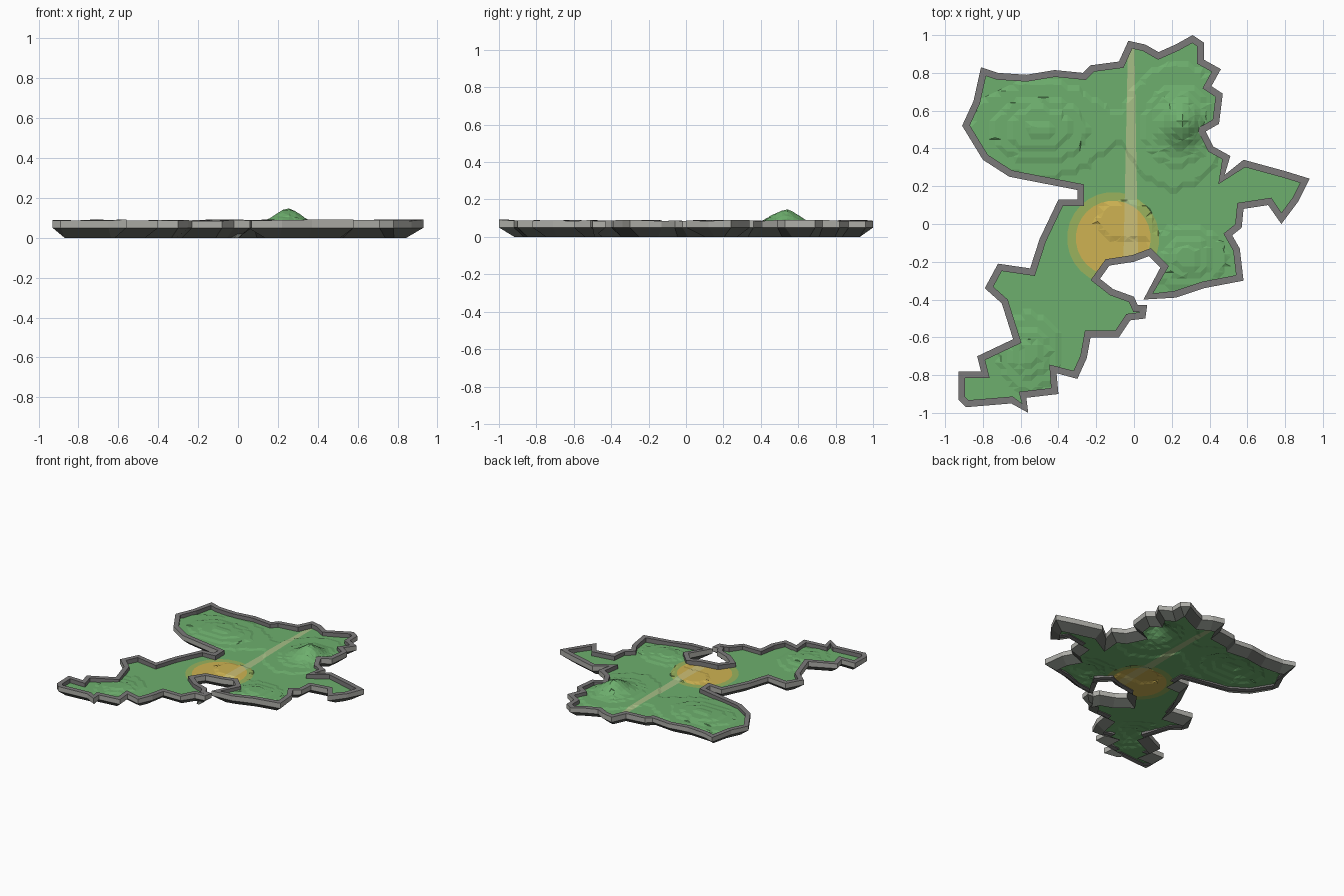
import bpy, bmesh, math, random
from mathutils import Vector
from mathutils.geometry import delaunay_2d_cdt

if "Cube" in bpy.data.objects:
    bpy.data.objects.remove(bpy.data.objects["Cube"])

random.seed(4)

def material(name, rgb):
    m = bpy.data.materials.new(name)
    m.diffuse_color = (*rgb, 1)
    m.use_nodes = True
    m.node_tree.nodes["Principled BSDF"].inputs["Base Color"].default_value = m.diffuse_color
    return m

grass = material("grass green", (0.155, 0.43, 0.155))
ring = material("olive ring", (0.32, 0.45, 0.11))
sand = material("sand yellow", (0.62, 0.45, 0.085))
trail = material("pale trail", (0.38, 0.52, 0.24))
sand_trail = material("pale sand", (0.62, 0.53, 0.18))
stone = material("wall top grey", (0.20, 0.195, 0.195))
face_stone = material("wall face grey", (0.42, 0.42, 0.39))
cliff = material("cliff grey", (0.13, 0.14, 0.125))

# Coastline seen from above, clockwise from the north-west corner
COAST = [(-.81, .83), (-.72, .80), (-.57, .79), (-.42, .815), (-.27, .80), (-.23, .84),
         (-.08, .86), (-.03, .97), (.06, .95), (.13, .91), (.22, .95), (.31, 1.0), (.37, .96),
         (.37, .87), (.46, .82), (.41, .73), (.47, .69), (.45, .53), (.38, .49),
         (.42, .41), (.51, .36), (.48, .26), (.58, .34), (.80, .28), (.93, .24),
         (.87, .12), (.78, 0), (.71, .10), (.58, .08), (.57, -.02), (.52, -.06),
         (.56, -.13), (.58, -.30), (.37, -.34), (.22, -.39), (.05, -.40),
         (.14, -.23), (.08, -.17), (0, -.20), (-.13, -.22), (-.18, -.29), (-.11, -.345),
         (0, -.385), (.02, -.43), (.07, -.43), (.06, -.50), (-.02, -.51), (-.08, -.60), (-.23, -.60),
         (-.25, -.71), (-.30, -.82), (-.41, -.79), (-.40, -.90), (-.57, -.92),
         (-.56, -1.0), (-.65, -.95), (-.89, -.97), (-.93, -.93), (-.93, -.78), (-.81, -.78),
         (-.83, -.70), (-.64, -.61), (-.70, -.42), (-.79, -.34), (-.72, -.21),
         (-.55, -.235), (-.50, -.08), (-.40, .13), (-.30, .13), (-.30, .18),
         (-.66, .25), (-.80, .34), (-.91, .52), (-.85, .65)]
N = len(COAST)
GROUND, WALL_BASE, WALL_TOP, STEP = 0.056, 0.05, 0.087, 0.007
# Hills: x, y, radius x, radius y, height
HILLS = [(.25, .53, .09, .10, .070), (.22, .52, .20, .25, .020), (-.50, .50, .26, .18, .026),
         (-.55, -.68, .12, .15, .022), (.28, -.18, .15, .12, .022), (-.05, .02, .14, .10, .010)]
DISC = Vector((-.11, -.075, 0))

def height(x, y):
    """Hills rounded to low terraces."""
    h = sum(h * math.exp(-((x - a) / rx) ** 2 - ((y - b) / ry) ** 2)
            for a, b, rx, ry, h in HILLS)
    return GROUND + round(h / STEP) * STEP

def inset(width):
    """Coast moved inland, with limited mitres at sharp corners."""
    out = []
    for i in range(N):
        p, q, r = (Vector(COAST[(i + k) % N]) for k in (-1, 0, 1))
        d, e = (q - p).normalized(), (r - q).normalized()
        n, m = Vector((d.y, -d.x)), Vector((e.y, -e.x))
        s = (n + m).normalized()
        out.append(q + s * width / max(s.dot(n), 0.6))
    return out

def finish(bm, name, mats):
    me = bpy.data.meshes.new(name)
    bm.to_mesh(me)
    bm.free()
    for m in mats:
        me.materials.append(m)
    ob = bpy.data.objects.new(name, me)
    bpy.context.collection.objects.link(ob)
    return ob

def cut(bm, co, no, near=lambda c: True):
    faces = [f for f in bm.faces if near(f.calc_center_median())]
    geom = list({e for f in faces for e in f.edges}) + list({v for f in faces for v in f.verts}) + faces
    bmesh.ops.bisect_plane(bm, geom=geom, dist=1e-5, plane_co=co, plane_no=no)

# Terrain sheet: coast filled, cut to a grid, then along the painted shapes
bm = bmesh.new()
outline = list(reversed(inset(0.01)))
pts, _, tris, *_ = delaunay_2d_cdt(outline, [], [list(range(N))], 1, 1e-5)
verts = [bm.verts.new((p.x, p.y, 0)) for p in pts]
for t in tris:
    bm.faces.new([verts[i] for i in t])
for i in range(-31, 32):
    cut(bm, (i * .032, 0, 0), (1, 0, 0))
    cut(bm, (0, i * .032, 0), (0, 1, 0))
R_IN, R_OUT, SIDES = .197, .243, 28
for r in (R_IN, R_OUT):
    for k in range(SIDES):
        a = 2 * math.pi * k / SIDES
        n = Vector((math.cos(a), math.sin(a), 0))
        spot = DISC + n * r
        cut(bm, spot, n, lambda c: (c - spot).length < .07)

def trail_edges(y):
    t = (y + .2) / 1.15
    return -.056 + .024 * t, .022 - .020 * t

for k in (0, 1):
    low, high = (Vector((trail_edges(y)[k], y, 0)) for y in (-.2, .95))
    d = high - low
    cut(bm, low, (d.y, -d.x, 0), lambda c: abs(c.x + .02) < .1 and c.y > -.25)
for f in bm.faces:
    c = f.calc_center_median()
    r = (c - DISC).length
    a, b = trail_edges(c.y)
    on_trail = a < c.x < b and c.y > -.2
    if r < R_IN:
        f.material_index = 4 if on_trail else 2
    elif on_trail:
        f.material_index = 3
    elif r < R_OUT:
        f.material_index = 1
for v in bm.verts:
    v.co.z = height(v.co.x, v.co.y)
bmesh.ops.triangulate(bm, faces=bm.faces[:])
for f in bm.faces:
    f.normal_update()
    if f.normal.z < 0:
        f.normal_flip()
finish(bm, "terrain", [grass, ring, sand, trail, sand_trail])

def loft(name, loops, mats, closed):
    """Join rings of points that follow the coast; the first band takes the last material."""
    bm = bmesh.new()
    rings = [[bm.verts.new(p) for p in loop] for loop in loops]
    pairs = list(zip(rings, rings[1:])) + ([(rings[-1], rings[0])] if closed else [])
    for k, (a, b) in enumerate(pairs):
        for i in range(N):
            j = (i + 1) % N
            f = bm.faces.new((a[j], a[i], b[i], b[j]))
            f.material_index = len(mats) - 1 if k == 0 else 0
    return finish(bm, name, mats)

# Low stone wall round the coast with a slightly uneven top
inner = inset(0.036)
tops = [WALL_TOP + random.uniform(-.003, .005) for _ in COAST]
loft("coast_wall",
     [[(x, y, WALL_BASE) for x, y in COAST],
      [(x, y, z) for (x, y), z in zip(COAST, tops)],
      [(p.x, p.y, z) for p, z in zip(inner, tops)],
      [(p.x, p.y, WALL_BASE) for p in inner]], [stone, face_stone], True)

# Cliff skirt tapering inland, open underneath
loft("cliff_skirt",
     [[(p.x, p.y, 0) for p in inset(0.06)],
      [(x, y, WALL_BASE) for x, y in COAST]], [cliff], False)
